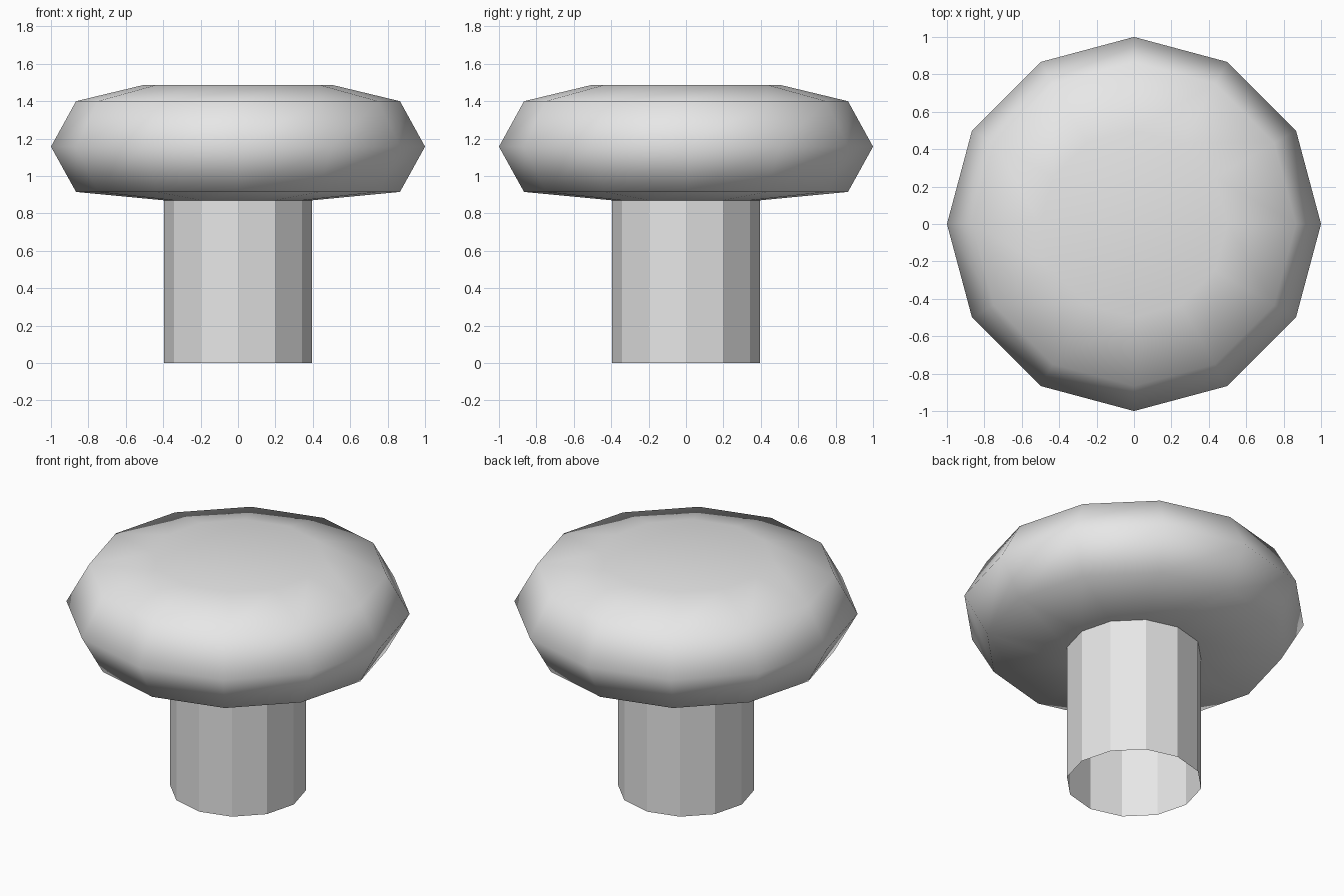
import bpy
import bmesh
from math import cos, sin, tau

cube = bpy.data.objects.get("Cube")
if cube:
    bpy.data.objects.remove(cube, do_unlink=True)

SIDES = 12

grey = bpy.data.materials.new("light_grey")
grey.use_nodes = True
grey.diffuse_color = (0.8, 0.8, 0.8, 1)
grey.node_tree.nodes["Principled BSDF"].inputs["Base Color"].default_value = (0.8, 0.8, 0.8, 1)


def lathe(name, profile, smooth, close_top=False):
    """Turn a (radius, height) profile, listed bottom to top, around z."""
    bm = bmesh.new()
    rings = [[bm.verts.new((r * cos(tau * i / SIDES), r * sin(tau * i / SIDES), z))
              for i in range(SIDES)] for r, z in profile]
    for low, high in zip(rings, rings[1:]):
        for i in range(SIDES):
            j = (i + 1) % SIDES
            bm.faces.new((low[i], low[j], high[j], high[i]))
    if close_top:
        bm.faces.new(rings[-1])
    for face in bm.faces:
        face.smooth = smooth
    mesh = bpy.data.meshes.new(name)
    bm.to_mesh(mesh)
    bm.free()
    mesh.materials.append(grey)
    obj = bpy.data.objects.new(name, mesh)
    bpy.context.collection.objects.link(obj)
    return obj


# Faceted hollow stem, open at the foot
lathe("stem", [(0.395, 0), (0.395, 0.87)], smooth=False)

# Rounded cap with a flat top, meeting the stem underneath
lathe("cap", [(0.395, 0.87), (0.866, 0.915), (1, 1.157), (0.866, 1.4), (0.5, 1.488)],
      smooth=True, close_top=True)
